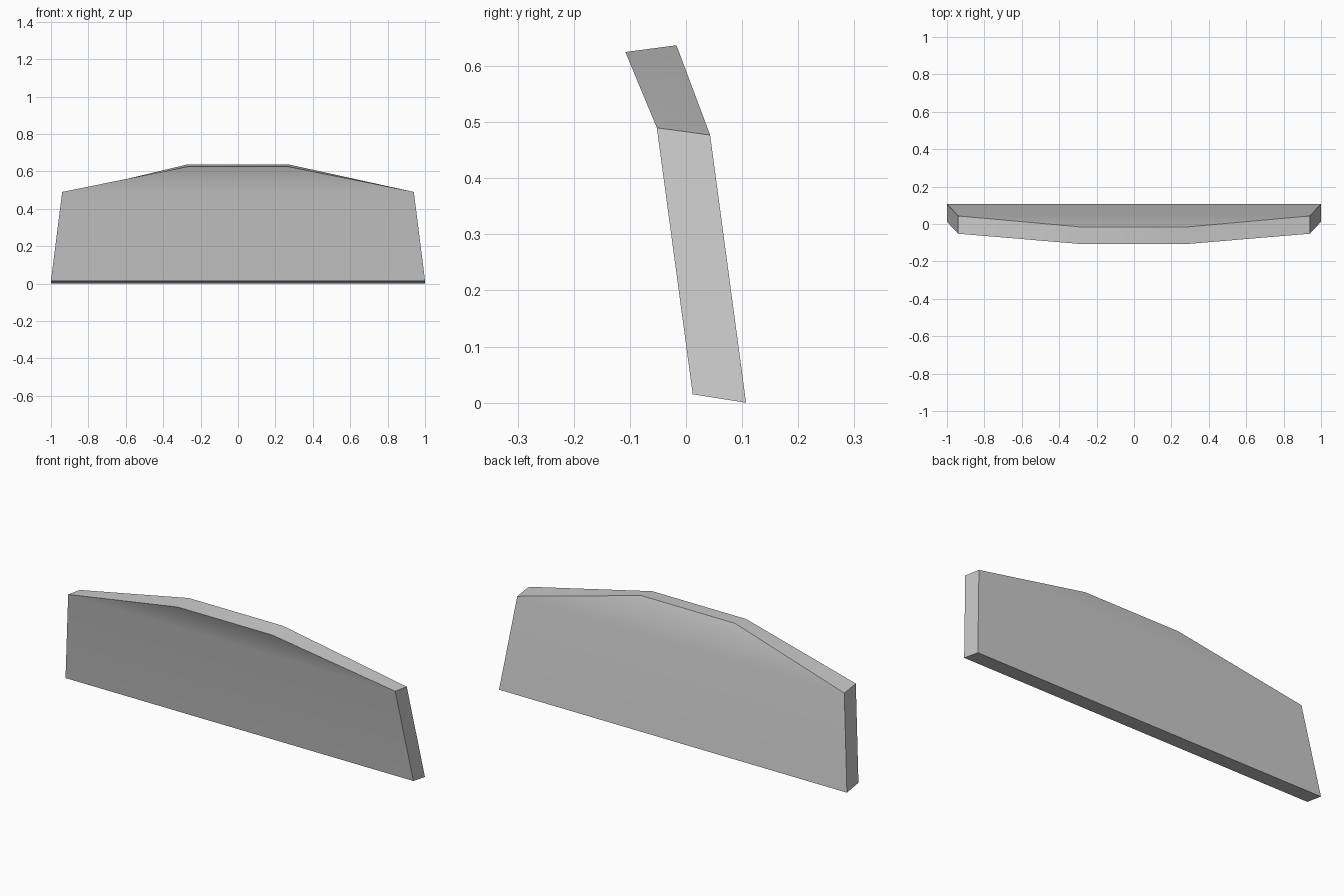
import bpy
import bmesh

default = bpy.data.objects.get("Cube")
if default:
    bpy.data.objects.remove(default, do_unlink=True)

# Plain grey finish
grey = bpy.data.materials.new("light_grey")
grey.use_nodes = True
colour = (0.6, 0.6, 0.6, 1)
grey.diffuse_color = colour
grey.node_tree.nodes["Principled BSDF"].inputs["Base Color"].default_value = colour

# Rows from bottom to top: half width, front (y, z), back (y, z)
rows = [
    (1.0, (0.012, 0.015), (0.107, 0.0)),
    (0.94, (-0.052, 0.49), (0.043, 0.477)),
    (0.27, (-0.108, 0.625), (-0.017, 0.637)),
]

# Each row becomes a loop: front right, front left, back left, back right
bm = bmesh.new()
loops = []
for half, front, back in rows:
    corners = [(-half, *front), (half, *front), (half, *back), (-half, *back)]
    loops.append([bm.verts.new(c) for c in corners])

# Walls between the rows, then the bottom and top caps
for low, high in zip(loops, loops[1:]):
    for i in range(4):
        j = (i + 1) % 4
        bm.faces.new((low[i], low[j], high[j], high[i]))
bm.faces.new(loops[0][::-1])
bm.faces.new(loops[-1])
bmesh.ops.recalc_face_normals(bm, faces=bm.faces)

mesh = bpy.data.meshes.new("bent_panel")
bm.to_mesh(mesh)
bm.free()
mesh.materials.append(grey)
panel = bpy.data.objects.new("bent_panel", mesh)
bpy.context.collection.objects.link(panel)

# Soft fold, crisp rim
bpy.ops.object.select_all(action="DESELECT")
panel.select_set(True)
bpy.context.view_layer.objects.active = panel
bpy.ops.object.shade_smooth_by_angle(angle=0.52)
